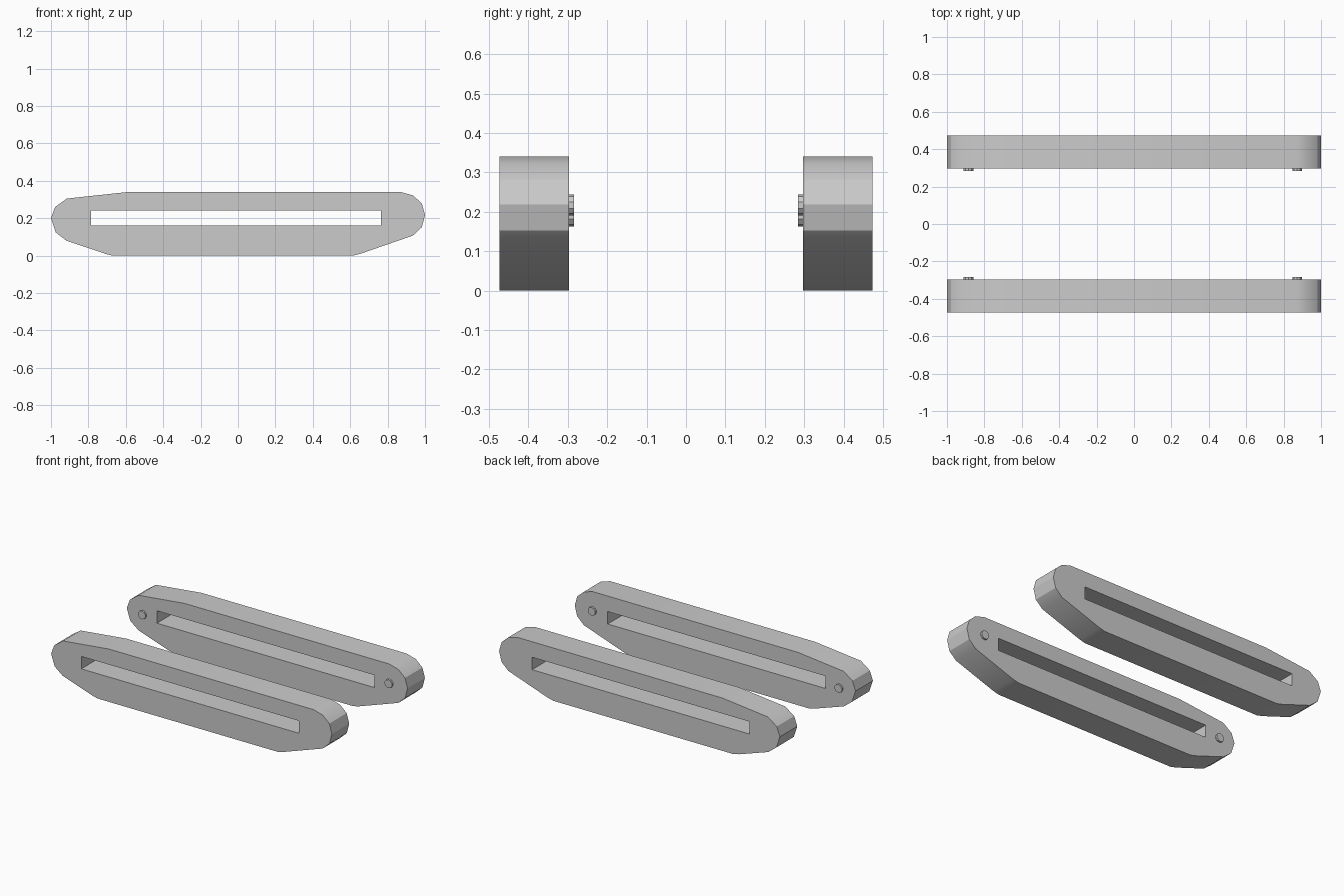
import bpy, bmesh, math
from mathutils import Matrix

if "Cube" in bpy.data.objects:
    bpy.data.objects.remove(bpy.data.objects["Cube"])

Y_IN, Y_OUT, Y_PEG = 0.2965, 0.473, 0.284
OUTLINE = [(-1, 0.2), (-0.978, 0.26), (-0.915, 0.305), (-0.59, 0.34), (0.87, 0.34),
           (0.935, 0.322), (0.982, 0.28), (1, 0.218), (0.983, 0.152), (0.935, 0.107),
           (0.655, 0.01), (0.615, 0), (-0.67, 0), (-0.71, 0.01), (-0.918, 0.08),
           (-0.975, 0.125)]
SLOT = [(-0.785, 0.16), (0.765, 0.16), (0.765, 0.24), (-0.785, 0.24)]


def finish(bm, name):
    bmesh.ops.recalc_face_normals(bm, faces=bm.faces[:])
    mesh = bpy.data.meshes.new(name)
    bm.to_mesh(mesh)
    bm.free()
    ob = bpy.data.objects.new(name, mesh)
    bpy.context.collection.objects.link(ob)
    bpy.ops.object.select_all(action='DESELECT')
    ob.select_set(True)
    bpy.context.view_layer.objects.active = ob
    bpy.ops.object.shade_smooth_by_angle(angle=math.radians(30))


def track(name, side):
    # slotted side profile, extruded across the track width
    bm = bmesh.new()
    edges = []
    for loop in (OUTLINE, SLOT):
        vs = [bm.verts.new((x, side * Y_IN, z)) for x, z in loop]
        edges += [bm.edges.new((vs[i - 1], vs[i])) for i in range(len(vs))]
    bmesh.ops.triangle_fill(bm, use_beauty=True, use_dissolve=False, edges=edges)
    ext = bmesh.ops.extrude_face_region(bm, geom=bm.faces[:], use_keep_orig=True)
    for v in ext["geom"]:
        if isinstance(v, bmesh.types.BMVert):
            v.co.y = side * Y_OUT
    finish(bm, name)


def peg(name, side, x, z):
    # short axle stub on the inner face
    bm = bmesh.new()
    mat = (Matrix.Translation((x, side * (Y_IN + Y_PEG) / 2, z))
           @ Matrix.Rotation(math.pi / 2, 4, 'X'))
    bmesh.ops.create_cone(bm, cap_ends=True, segments=10, radius1=0.027, radius2=0.027,
                          depth=Y_IN - Y_PEG, matrix=mat)
    finish(bm, name)


# mirrored pair of tracks with their axle stubs
for label, side in (("front", -1), ("back", 1)):
    track(label + "_track", side)
    peg(label + "_left_axle_stub", side, -0.885, 0.19)
    peg(label + "_right_axle_stub", side, 0.872, 0.217)
